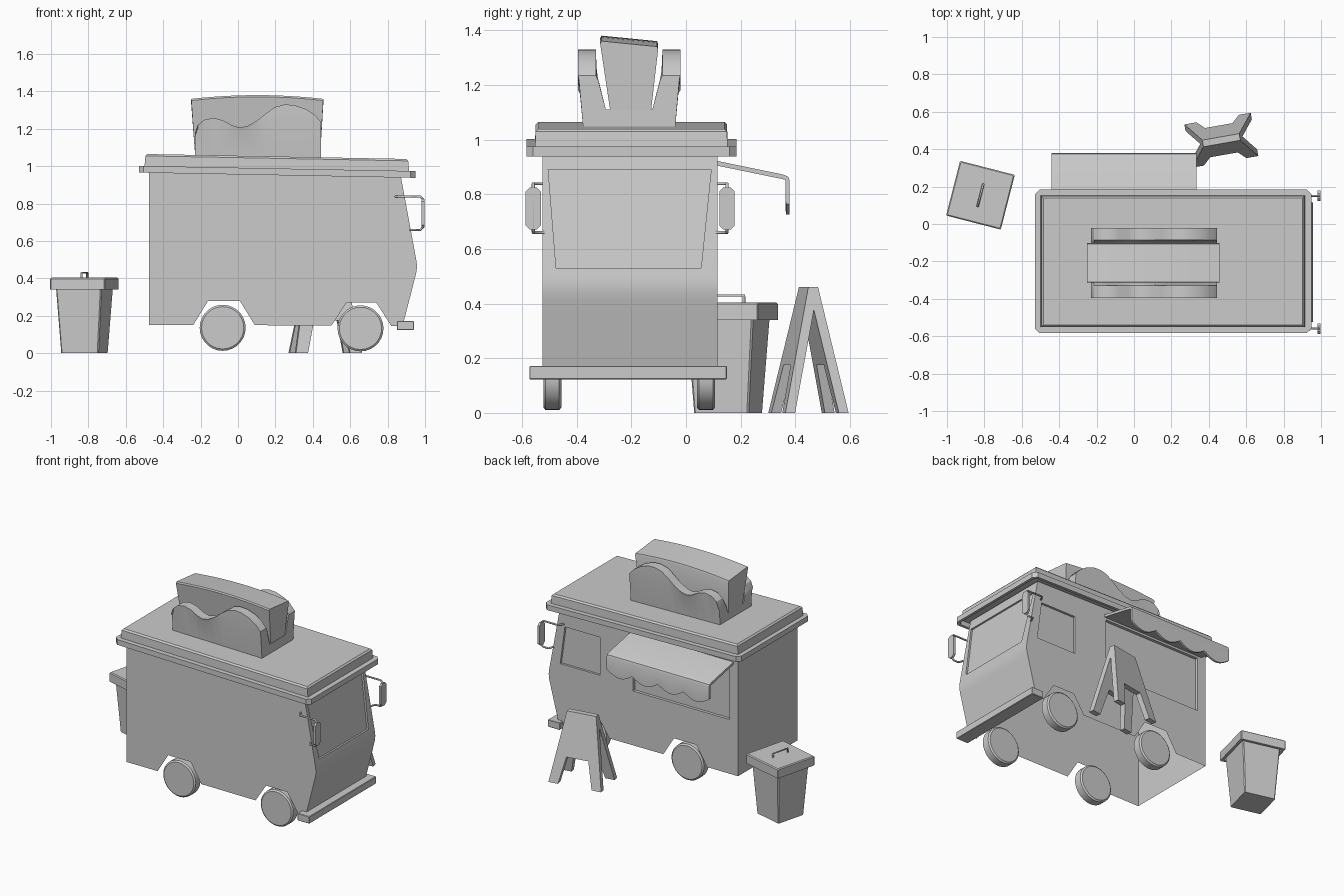
import bpy, bmesh, math
from mathutils import Matrix, Vector

if "Cube" in bpy.data.objects:
    bpy.data.objects.remove(bpy.data.objects["Cube"])


def loft(name, sections, smooth=None, bevel=0):
    """Closed skin through equal-length point rings, capped at both ends."""
    bm = bmesh.new()
    rings = [[bm.verts.new(p) for p in s] for s in sections]
    n = len(rings[0])
    for a, b in zip(rings, rings[1:]):
        for i in range(n):
            j = (i + 1) % n
            bm.faces.new((a[i], a[j], b[j], b[i]))
    bm.faces.new(rings[0])
    bm.faces.new(rings[-1])
    bmesh.ops.recalc_face_normals(bm, faces=bm.faces)
    if bevel:
        bmesh.ops.bevel(bm, geom=bm.edges[:], offset=bevel, segments=1, affect='EDGES')
    me = bpy.data.meshes.new(name)
    bm.to_mesh(me)
    bm.free()
    o = bpy.data.objects.new(name, me)
    bpy.context.collection.objects.link(o)
    if smooth:
        activate(o)
        bpy.ops.object.shade_smooth_by_angle(angle=math.radians(smooth))
    return o


def activate(o):
    bpy.ops.object.select_all(action='DESELECT')
    o.select_set(True)
    bpy.context.view_layer.objects.active = o


def rect(x0, x1, y0, y1, z, c=0.0):
    """Horizontal rectangle ring with chamfered corners."""
    if not c:
        return [(x0, y0, z), (x1, y0, z), (x1, y1, z), (x0, y1, z)]
    return [(x0 + c, y0, z), (x1 - c, y0, z), (x1, y0 + c, z), (x1, y1 - c, z),
            (x1 - c, y1, z), (x0 + c, y1, z), (x0, y1 - c, z), (x0, y0 + c, z)]


def box(name, x0, x1, y0, y1, z0, z1, bevel=0):
    return loft(name, [rect(x0, x1, y0, y1, z0), rect(x0, x1, y0, y1, z1)], bevel=bevel)


def tube(name, pts, r):
    cu = bpy.data.curves.new(name, 'CURVE')
    cu.dimensions = '3D'
    cu.bevel_depth, cu.bevel_resolution, cu.use_fill_caps = r, 1, True
    sp = cu.splines.new('POLY')
    sp.points.add(len(pts) - 1)
    for p, q in zip(sp.points, pts):
        p.co = (*q, 1)
    o = bpy.data.objects.new(name, cu)
    bpy.context.collection.objects.link(o)
    activate(o)
    bpy.ops.object.convert(target='MESH')
    return bpy.context.object


def cut(target, cutter):
    activate(target)
    m = target.modifiers.new('cut', 'BOOLEAN')
    m.operation, m.solver, m.object = 'DIFFERENCE', 'EXACT', cutter
    bpy.ops.object.modifier_apply(modifier=m.name)
    bpy.data.objects.remove(cutter)


def slope(o, k=0.019):
    for v in o.data.vertices:
        v.co.z -= k * (v.co.x - 0.2)


# Van body: side profile with wheel arches, extruded across
Y0, Y1 = -0.525, 0.116
profile = [(-0.475, 0.15), (-0.24, 0.15), (-0.16, 0.28), (0.01, 0.28), (0.09, 0.15),
           (0.50, 0.148), (0.58, 0.27), (0.74, 0.27), (0.82, 0.145), (0.88, 0.145),
           (0.948, 0.41), (0.955, 0.44), (0.957, 0.47), (0.953, 0.50),
           (0.868, 0.96), (-0.475, 0.985)]
body = loft('van_body', [[(x, y, z) for x, z in profile] for y in (Y0, Y1)])

# Recessed windscreen, cab window and serving hatch
screen = [(-0.504, 0.89), (0.092, 0.89), (0.055, 0.53), (-0.475, 0.53)]
cut(body, loft('cutter', [[(0.953 - (z - 0.50) * 0.185 + d, y, z) for y, z in screen]
                          for d in (-0.012, 0.1)]))
cab = [(0.57, 0.56), (0.87, 0.56), (0.835, 0.82), (0.57, 0.82)]
cut(body, loft('cutter', [[(x, y, z) for x, z in cab] for y in (Y1 - 0.015, Y1 + 0.1)]))
cut(body, box('cutter', -0.41, 0.32, Y1 - 0.02, Y1 + 0.1, 0.52, 0.89))

# The underside is open
bm = bmesh.new()
bm.from_mesh(body.data)
bm.normal_update()
low = [f for f in bm.faces if f.normal.z < -0.3 and f.calc_center_median().z < 0.32]
bmesh.ops.delete(bm, geom=low, context='FACES')
bm.to_mesh(body.data)
bm.free()
activate(body)
bpy.ops.object.shade_smooth_by_angle(angle=math.radians(20))

# Roof: hollow overhanging lip and raised top, sloping to the front
t = 0.018
lip = loft('roof_lip', [
    rect(-0.53 + t, 0.948 - t, -0.584 + t, 0.184 - t, 0.985, 0.02),
    rect(-0.53 + t, 0.948 - t, -0.584 + t, 0.184 - t, 0.952, 0.02),
    rect(-0.53, 0.948, -0.584, 0.184, 0.952, 0.025),
    rect(-0.53, 0.948, -0.584, 0.184, 0.988, 0.025)])
top = loft('roof_top', [rect(-0.50, 0.915, -0.552, 0.152, 0.986),
                        rect(-0.495, 0.91, -0.55, 0.15, 1.042),
                        rect(-0.485, 0.90, -0.54, 0.14, 1.052)])
slope(lip)
slope(top)

# Bumper and wheels
box('front_bumper', 0.85, 0.94, -0.573, 0.15, 0.123, 0.172, 0.003)
for x, z in ((-0.082, 0.136), (0.655, 0.133)):
    for side, y0, y1 in (('right', -0.522, -0.456), ('left', 0.04, 0.106)):
        rings = []
        for y, r in ((y0, 0.113), (y0 + 0.008, 0.123), (y1 - 0.008, 0.123), (y1, 0.113)):
            rings.append([(x + r * math.cos(a * math.pi / 14), y,
                           z + r * math.sin(a * math.pi / 14)) for a in range(28)])
        loft('wheel_' + side, rings, 30)

# Wing mirrors on both sides
for side, wall, s in (('right', Y0, -1), ('left', Y1, 1)):
    y = wall + s * 0.034
    tube('mirror_bracket_' + side,
         [(0.84, wall - s * 0.005, 0.838), (0.86, y, 0.838), (0.975, y, 0.838), (0.992, y, 0.82),
          (0.992, y, 0.677), (0.975, y, 0.66), (0.935, y, 0.66), (0.92, wall - s * 0.005, 0.66)], 0.006)
    a, b, c = 0.028, 0.077, 0.015
    plate = [(-a, -b + c), (-a + c, -b), (a - c, -b), (a, -b + c),
             (a, b - c), (a - c, b), (-a + c, b), (-a, b - c)]
    loft('mirror_' + side, [[(x, y + p, 0.748 + q) for p, q in plate] for x in (0.982, 0.997)])

# Awning with a scalloped valance
rings = []
for i in range(41):
    u = i / 40
    x, z = -0.44 + 0.775 * u, 0.765 - 0.04 * abs(math.sin(4 * math.pi * u))
    rings.append([(x, 0.112, 0.922), (x, 0.355, 0.872), (x, 0.374, 0.864), (x, 0.379, 0.85),
                  (x, 0.379, z), (x, 0.365, z), (x, 0.364, 0.853), (x, 0.112, 0.905)])
loft('awning', rings, 30)

# Rooftop folded shell with a wavy rim
wave = [(-0.23, 1.18), (-0.215, 1.22), (-0.18, 1.248), (-0.13, 1.258), (-0.08, 1.245),
        (-0.03, 1.218), (0.01, 1.207), (0.05, 1.215), (0.10, 1.242), (0.15, 1.283),
        (0.20, 1.317), (0.25, 1.33), (0.30, 1.327), (0.36, 1.307), (0.41, 1.275), (0.445, 1.235)]
CY = -0.208
rings = []
for x, h in wave:
    m = min(1.24, h - 0.02)
    k = (m - 1.11) / 0.13
    half = [(0.168, 1.04), (0.168 + 0.019 * k, m), (0.187, h), (0.122, h),
            (0.09 + 0.028 * k, m), (0.085, 1.11)]
    rings.append([(x, CY + y, z) for y, z in half] + [(x, CY - y, z) for y, z in half[::-1]])
loft('sign_shell', rings, 30)

# Tilted filling with an arched top
rings = []
for i in range(13):
    u = i / 6 - 1
    d = 0.02 * u * u
    xt, xb = 0.103 + 0.353 * u, 0.105 + 0.335 * u
    rings.append([(xb, -0.272, 1.07), (xb, -0.132, 1.07), (xt, -0.102, 1.35 - d),
                  (xt, -0.106, 1.36 - d), (xt, -0.309, 1.38 - d), (xt, -0.314, 1.371 - d)])
loft('sign_filling', rings, 30)

# Litter bin with lid and handle
a, b, c = 0.103, 0.127, 0.151
bin_parts = [
    loft('bin_body', [rect(-a, a, -a, a, 0, 0.006), rect(-b, b, -b, b, 0.365, 0.006)]),
    loft('bin_lid', [rect(-c + t, c - t, -c + t, c - t, 0.36, 0.004),
                     rect(-c + t, c - t, -c + t, c - t, 0.34, 0.004),
                     rect(-c, c, -c, c, 0.34, 0.004), rect(-c, c, -c, c, 0.398, 0.004),
                     rect(-c + .006, c - .006, -c + .006, c - .006, 0.404, 0.004)]),
    tube('bin_handle', [(0, -0.06, 0.395), (0, -0.06, 0.43), (0, 0.06, 0.43), (0, 0.06, 0.395)], 0.006)]
for o in bin_parts:
    o.data.transform(Matrix.Translation((-0.821, 0.154, 0)) @ Matrix.Rotation(math.radians(-14.4), 4, 'Z'))

# Folding pavement board: two leaning panels with cut-out legs
panel = [(-0.10, 0.46), (0.10, 0.46), (0.18, 0), (0.115, 0),
         (0.075, 0.175), (-0.075, 0.175), (-0.115, 0), (-0.18, 0)]
place = Matrix.Translation((0.467, 0.448, 0)) @ Matrix.Rotation(math.radians(10), 4, 'Z')
for side, s in (('front', -1), ('back', 1)):
    o = loft('board_panel_' + side,
             [[(x, s * (0.018 + (0.46 - z) * 0.216 - d), z) for x, z in panel] for d in (0, 0.036)])
    o.data.transform(place)
